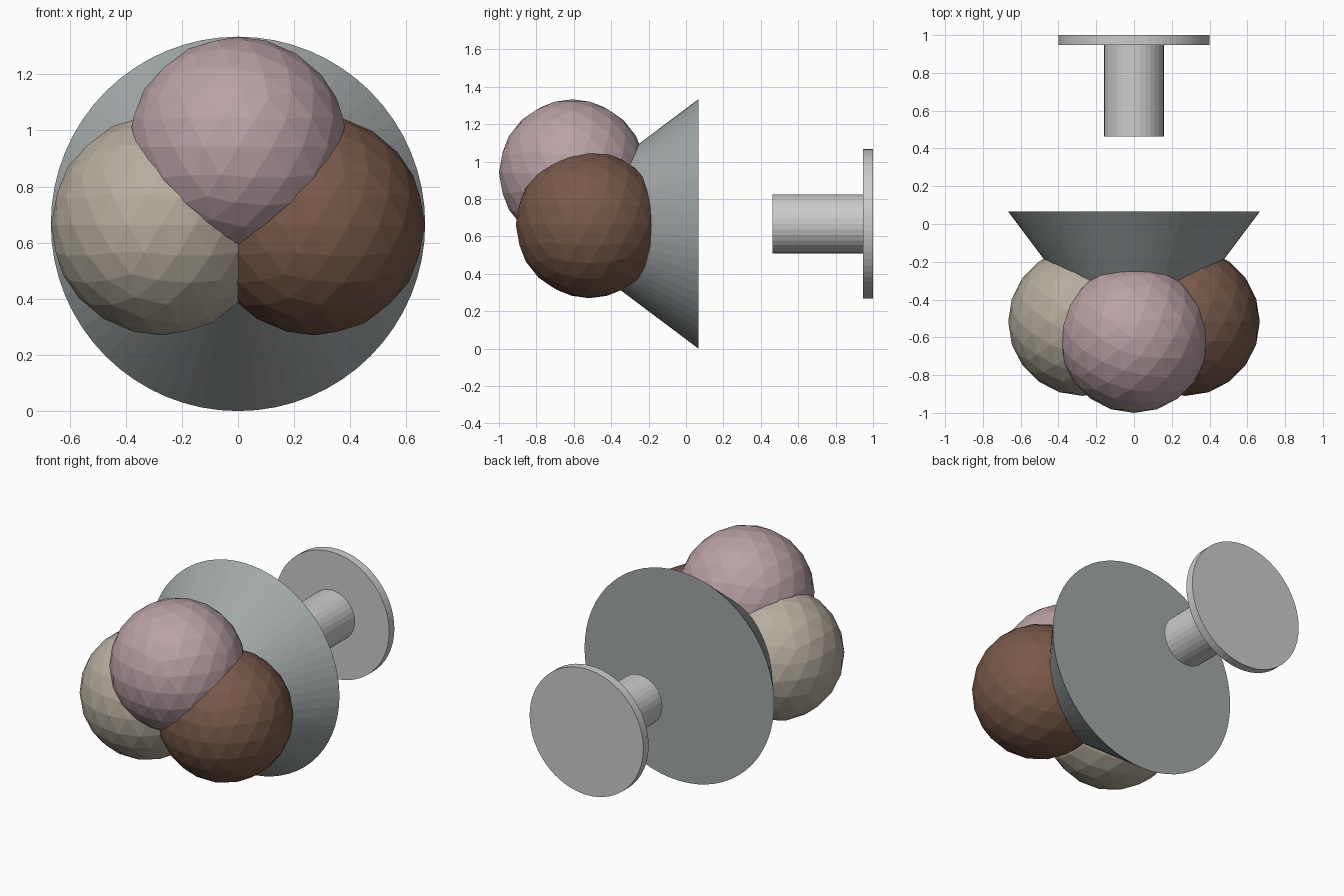
import bpy, math

if "Cube" in bpy.data.objects:
    bpy.data.objects.remove(bpy.data.objects["Cube"])

ZC = 0.667  # height of the shared axis running along y


def paint(obj, name, color):
    mat = bpy.data.materials.new(name)
    mat.diffuse_color = (*color, 1.0)
    mat.use_nodes = True
    mat.node_tree.nodes["Principled BSDF"].inputs["Base Color"].default_value = mat.diffuse_color
    obj.data.materials.append(mat)


def disc_part(name, radius_front, radius_back, y_front, y_back, sides):
    """Cone or cylinder on the y axis, from y_front to y_back."""
    bpy.ops.mesh.primitive_cone_add(
        vertices=sides, radius1=radius_back, radius2=radius_front,
        depth=y_back - y_front,
        location=(0, (y_front + y_back) / 2, ZC),
        rotation=(math.pi / 2, 0, 0))
    obj = bpy.context.object
    obj.name = name
    return obj


def scoop(name, location, color):
    bpy.ops.mesh.primitive_ico_sphere_add(
        subdivisions=3, radius=0.393, location=location)
    obj = bpy.context.object
    obj.name = name
    paint(obj, name + "_colour", color)


# Cone with its point buried between the scoops
cone = disc_part("cone", 0.0, 0.667, -0.822, 0.067, 64)
paint(cone, "cone_colour", (0.36, 0.39, 0.39))

# Three faceted scoops
scoop("top_scoop", (0, -0.607, 0.94), (0.49, 0.36, 0.38))
scoop("left_scoop", (-0.273, -0.517, 0.663), (0.47, 0.42, 0.34))
scoop("right_scoop", (0.273, -0.517, 0.663), (0.19, 0.10, 0.065))

# Separate stand: stem and round foot
disc_part("stand_stem", 0.158, 0.158, 0.463, 0.95, 32)
disc_part("stand_foot", 0.4, 0.4, 0.947, 1.0, 64)
